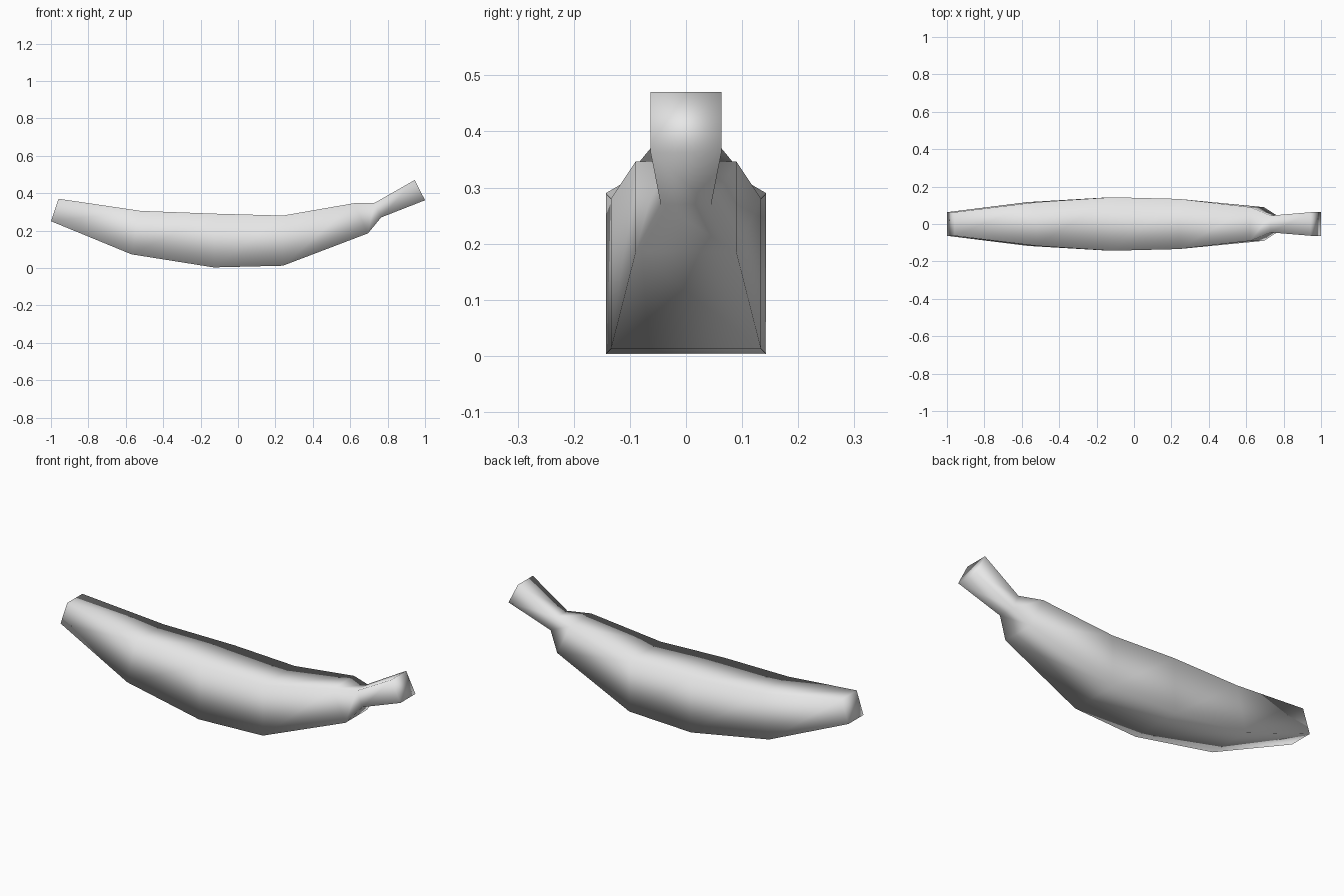
import bpy
import bmesh

cube = bpy.data.objects.get("Cube")
if cube:
    bpy.data.objects.remove(cube, do_unlink=True)

# Plain light grey skin
skin = bpy.data.materials.new("light grey skin")
skin.use_nodes = True
colour = (0.8, 0.8, 0.8, 1.0)
skin.diffuse_color = colour
skin.node_tree.nodes["Principled BSDF"].inputs["Base Color"].default_value = colour

# Four-cornered sections from blunt tip to stem end:
# top x, top z, bottom x, bottom z, half width
sections = [
    (-0.96, 0.37, -1.00, 0.25, 0.063),   # blunt tip
    (-0.52, 0.305, -0.57, 0.073, 0.117),
    (-0.12, 0.29, -0.13, 0.003, 0.143),  # widest belly
    (0.24, 0.28, 0.24, 0.012, 0.134),
    (0.62, 0.346, 0.695, 0.185, 0.09),   # shoulder
    (0.73, 0.348, 0.765, 0.27, 0.045),   # neck
    (0.945, 0.47, 1.00, 0.362, 0.063),   # stem end
]

bm = bmesh.new()
rings = []
for top_x, top_z, low_x, low_z, w in sections:
    corners = [(top_x, -w, top_z), (top_x, w, top_z),
               (low_x, w, low_z), (low_x, -w, low_z)]
    rings.append([bm.verts.new(c) for c in corners])

# Skin between neighbouring sections, closed at both ends
for a, b in zip(rings, rings[1:]):
    for i in range(4):
        j = (i + 1) % 4
        bm.faces.new((a[i], a[j], b[j], b[i]))
bm.faces.new(rings[0])
bm.faces.new(rings[-1])
bmesh.ops.recalc_face_normals(bm, faces=bm.faces)
for face in bm.faces:
    face.smooth = True

mesh = bpy.data.meshes.new("banana")
bm.to_mesh(mesh)
bm.free()
mesh.materials.append(skin)
banana = bpy.data.objects.new("banana", mesh)
bpy.context.collection.objects.link(banana)
